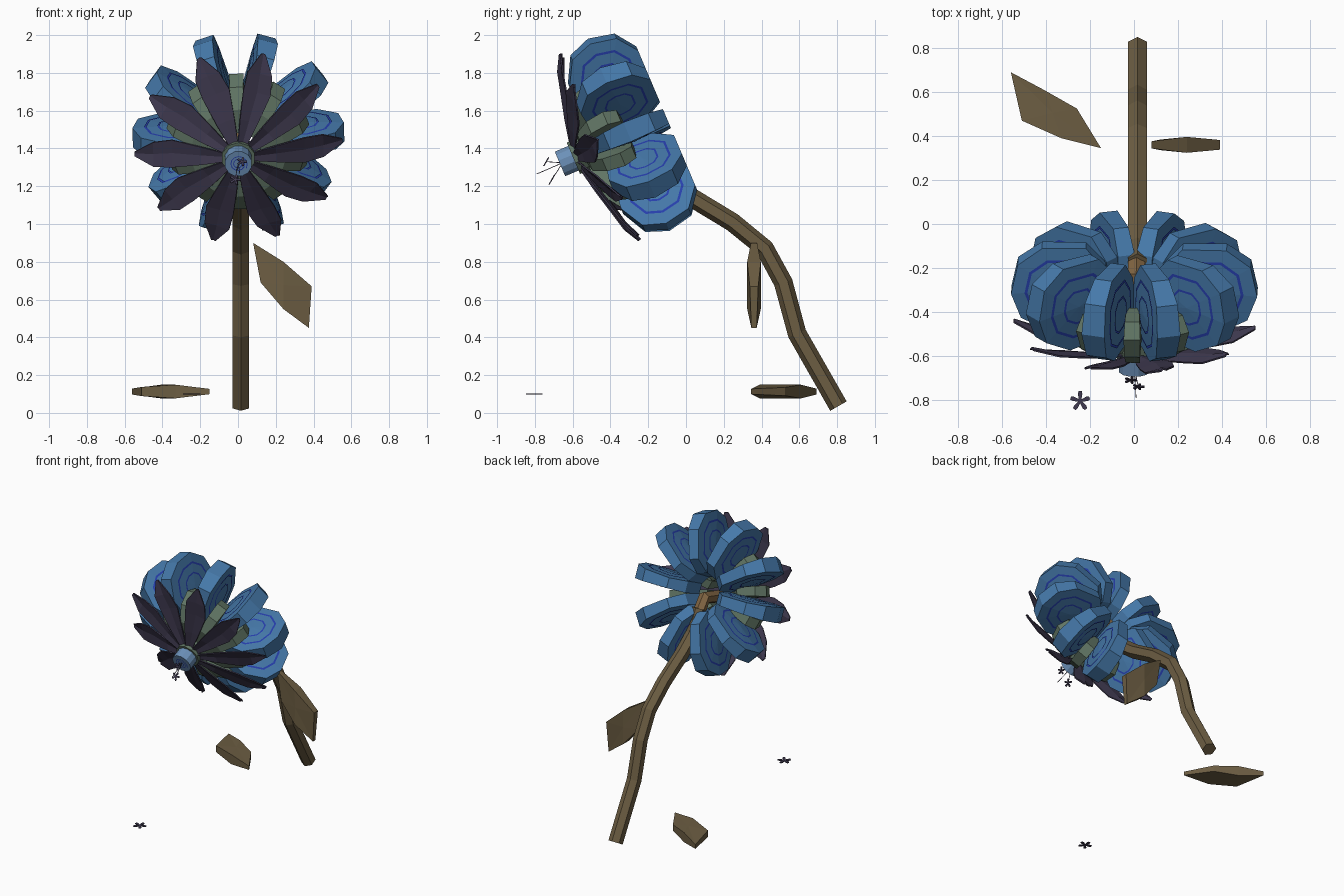
import bpy, math
from mathutils import Vector as V

if "Cube" in bpy.data.objects:
    bpy.data.objects.remove(bpy.data.objects["Cube"])

# Flower head frame: axis A points forward and down
C = V((0.002, -0.285, 1.48))
A = V((0, -0.92, -0.39)).normalized()
X = V((1, 0, 0))
U = V((0, A.z, -A.y))


def material(name, rgb):
    m = bpy.data.materials.new(name)
    m.diffuse_color = (*rgb, 1)
    m.use_nodes = True
    m.node_tree.nodes["Principled BSDF"].inputs["Base Color"].default_value = m.diffuse_color
    return m


BLUE = material("blue", (0.06, 0.19, 0.40))
LINE = material("line_blue", (0.02, 0.05, 0.42))
DARK = material("dusk_purple", (0.05, 0.042, 0.08))
GREEN = material("sage", (0.12, 0.18, 0.13))
BROWN = material("brown", (0.15, 0.11, 0.055))
ORANGE = material("amber", (0.22, 0.13, 0.055))
PALE = material("pale_blue", (0.15, 0.28, 0.48))


def build(name, parts, mat):
    """Join (verts, faces) parts into one object."""
    vs, fs = [], []
    for v, f in parts:
        n = len(vs)
        vs += v
        fs += [[i + n for i in face] for face in f]
    me = bpy.data.meshes.new(name)
    me.from_pydata(vs, [], fs)
    me.update()
    ob = bpy.data.objects.new(name, me)
    bpy.context.collection.objects.link(ob)
    me.materials.append(mat)
    return ob


def head(a, r, th, t=0):
    """Point in the flower head: along axis, radius, angle, sideways."""
    th -= .03
    return C + A * a + (U * math.cos(th) + X * math.sin(th)) * r \
        + (X * math.cos(th) - U * math.sin(th)) * t


def slab(profile, thick, mid, place):
    """Lens-like plate: outline with per-point half thickness, thicker centre."""
    n = len(profile)
    c = [sum(p[k] for p in profile) / n for k in (0, 1)]
    v = [place(p[0], p[1], s * t) for s in (1, -1) for p, t in zip(profile, thick)]
    v += [place(c[0], c[1], mid), place(c[0], c[1], -mid)]
    f = []
    for i in range(n):
        j = (i + 1) % n
        f += [[i, j, 2 * n], [n + j, n + i, 2 * n + 1], [j, i, n + i, n + j]]
    return v, f


def outline(profile, thick, mid, s1, s2, side, place):
    """Flat decorative ring lying on a slab face."""
    n = len(profile)
    c = [sum(p[k] for p in profile) / n for k in (0, 1)]
    v = []
    for s in (s1, s2):
        for p, t in zip(profile, thick):
            v.append(place(c[0] + s * (p[0] - c[0]), c[1] + s * (p[1] - c[1]),
                           side * (mid + s * (t - mid) + 0.003)))
    return v, [[i, (i + 1) % n, n + (i + 1) % n, n + i] for i in range(n)]


def tube(path, radius, sides=6):
    """Loft a polygon along a path, capped."""
    v, f, n = [], [], len(path)
    for i, p in enumerate(path):
        d = (path[min(i + 1, n - 1)] - path[max(i - 1, 0)]).normalized()
        e1 = (X - d * X.dot(d)).normalized()
        e2 = d.cross(e1)
        v += [p + (e1 * math.cos(q) + e2 * math.sin(q)) * radius
              for q in (2 * math.pi * (k + .5) / sides for k in range(sides))]
    for i in range(n - 1):
        for k in range(sides):
            m = (k + 1) % sides
            f.append([i * sides + k, i * sides + m, (i + 1) * sides + m, (i + 1) * sides + k])
    f += [list(range(sides))[::-1], list(range((n - 1) * sides, n * sides))]
    return v, f


STEP = math.radians(36)

# Large blue petals with line rings on both faces
prof = [(-.2, .22), (-.2, .42), (-.12, .53), (.02, .56), (.14, .515),
        (.21, .38), (.19, .2), (.05, .11), (-.1, .13)]
thick = [.036, .042, .05, .055, .048, .04, .036, .04, .04]
petals, rings = [], []
for k in range(10):
    place = lambda a, r, t, th=(k + .5) * STEP: head(a, r, th, t)
    petals.append(slab(prof, thick, .055, place))
    for s in (1, -1):
        rings.append(outline(prof, thick, .055, .72, .66, s, place))
        rings.append(outline(prof, thick, .055, .4, .35, s, place))
build("blue_petals", petals, BLUE)
build("petal_lines", rings, LINE)

# Small green petals between them
prof = [(.02, .2), (.03, .34), (.1, .385), (.2, .35), (.27, .25), (.28, .12), (.13, .1)]
build("green_petals", [slab(prof, [.03, .034, .038, .036, .032, .028, .03], .04,
      lambda a, r, t, th=k * STEP: head(a, r, th, t)) for k in range(10)], GREEN)

# Dark pointed front petals, slightly twisted: radius, left, right, axial
rows = [(.06, -.022, .022, .325), (.2, -.05, .05, .292), (.35, -.075, .075, .25),
        (.45, -.08, .055, .225), (.55, -.035, -.01, .185)]
dark = []
for k in range(10):
    v = []
    for r, lo, hi, a in rows:
        for s in (lo, (lo + hi) / 2, hi):
            edge = s != (lo + hi) / 2
            v.append(head(a - s * .13 + (0 if edge else -.01), r, (k + .5) * STEP, s))
    f = [[3 * i + j, 3 * i + j + 1, 3 * i + j + 4, 3 * i + j + 3]
         for i in range(4) for j in range(2)]
    dark.append((v, f))
ob = build("front_petals", dark, DARK)
sol = ob.modifiers.new("thickness", 'SOLIDIFY')
sol.thickness = .008
sol.offset = 0

# Centre: green collar, pale tube and spiral line
build("collar", [tube([head(.25, 0, 0), head(.338, 0, 0)], .09, 10)], GREEN)
build("centre_tube", [tube([head(.28, 0, 0), head(.415, 0, 0)], .073, 12)], PALE)
sp = []
for i in range(29):
    q, r = i * math.pi / 6, .012 + i * .0012
    sp += [head(.418, r, q), head(.418, r + .005, q)]
build("centre_spiral", [(sp, [[2 * i, 2 * i + 1, 2 * i + 3, 2 * i + 2] for i in range(28)])], LINE)


# Tiny five-petal blossoms, one closed star outline each
def blossom(c, e1, e2, size):
    pts = []
    for k in range(5):
        for dq, r in ((-36, .22), (-17, .75), (-9, 1), (9, 1), (17, .75)):
            q = math.radians(72 * k + dq)
            pts.append((r * math.cos(q), r * math.sin(q)))
    n, up = len(pts), e1.cross(e2) * .003
    v = [c + s * up + (e1 * x + e2 * y) * size for s in (1, -1) for x, y in pts]
    v += [c + up, c - up]
    f = []
    for i in range(n):
        j = (i + 1) % n
        f += [[i, j, 2 * n], [n + j, n + i, 2 * n + 1], [j, i, n + i, n + j]]
    return v, f


b1, b2, tilt = V((.02, -.74, 1.33)), V((-.015, -.71, 1.235)), V((0, .5, .87))
build("small_blossoms", [blossom(b1, X, tilt, .027), blossom(b2, X, tilt, .03),
                         blossom(V((-.245, -.805, .1)), V((0, 1, 0)), -X, .046)], DARK)

# Thin filaments
root = head(.4, 0, 0)
ends = [V((.01, -.79, 1.265)), b1, b2]
build("filaments", [tube([root, e], .0022, 3) for e in ends], DARK)

# Bent stem and amber core
path = [(.807, .036), (.588, .42), (.515, .69), (.417, .87), (.245, 1.01), (.03, 1.14), (-.1, 1.24), (-.18, 1.40)]
build("stem", [tube([V((.015, y, z)) for y, z in path], .05)], BROWN)
build("stem_core", [tube([V((.012, -.15, 1.34)), V((.01, -.23, 1.46)), head(.3, 0, 0)], .045)], ORANGE)

# Two leaves: one upright, one lying low
lt = [.016, .036, .022, .014, .036, .024]
leaf1 = [(.08, .9), (.24, .8), (.39, .67), (.375, .45), (.24, .55), (.12, .69)]
leaf2 = [(-.56, .69), (-.41, .61), (-.26, .525), (-.15, .345), (-.33, .39), (-.51, .47)]
build("upright_leaf", [slab(leaf1, lt, .036, lambda x, z, t: V((x, .36 - t, z)))], BROWN)
build("low_leaf", [slab(leaf2, lt, .036, lambda x, y, t: V((x, y, .113 - t)))], BROWN)
